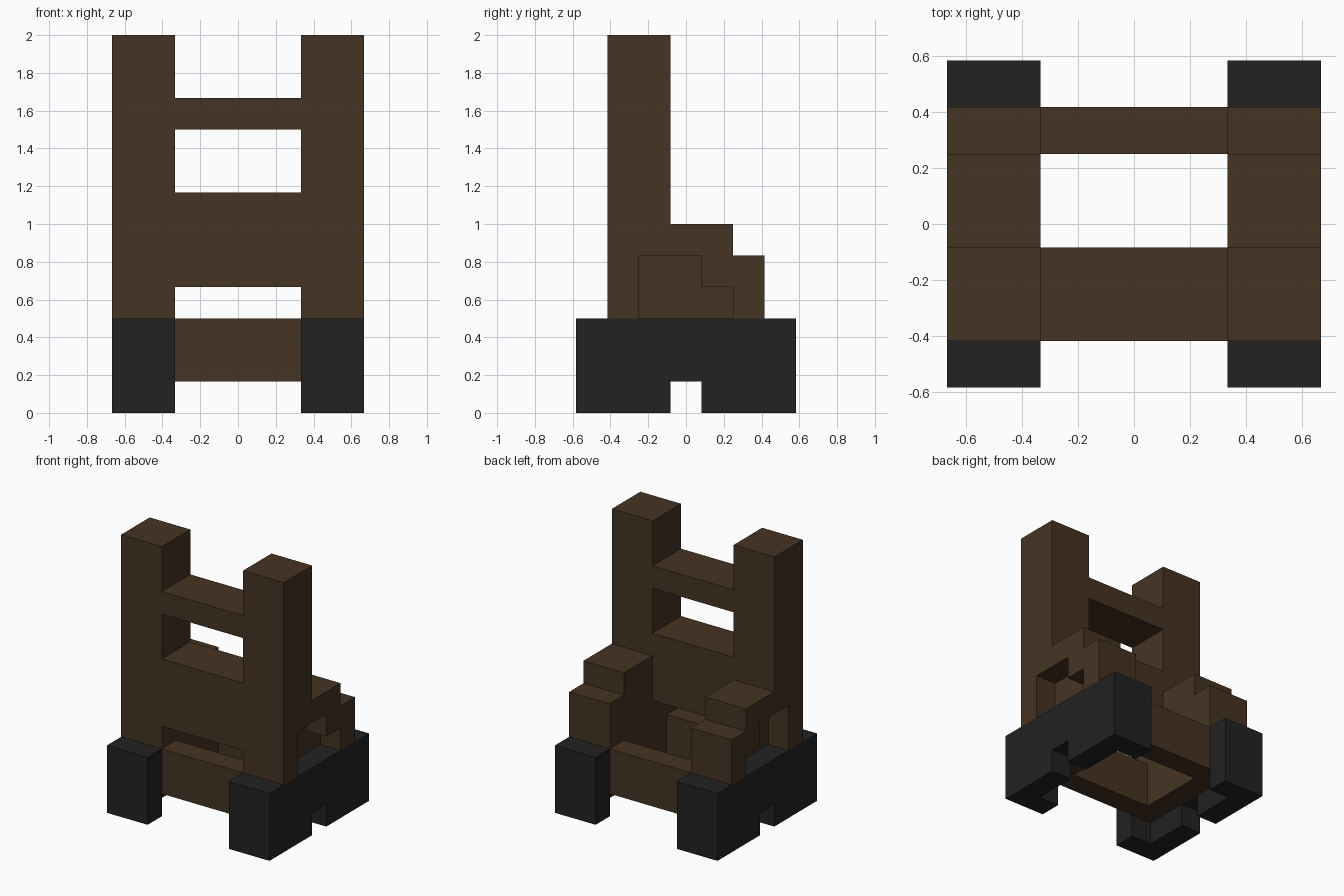
import bpy
import bmesh
from mathutils import Vector

if "Cube" in bpy.data.objects:
    bpy.data.objects.remove(bpy.data.objects["Cube"], do_unlink=True)

U = 1 / 6  # one block of the design grid


def material(name, colour):
    mat = bpy.data.materials.new(name)
    mat.use_nodes = True
    mat.diffuse_color = colour
    mat.node_tree.nodes["Principled BSDF"].inputs["Base Color"].default_value = colour
    return mat


WOOD = material("dark_brown_wood", (0.06, 0.034, 0.017, 1))
BLACK = material("black_base", (0.016, 0.016, 0.016, 1))


def prism(name, profile, x0, x1, mat, mirror=True):
    """Extrude a side (y, z) profile from x0 to x1, in blocks, mirrored across x."""
    bm = bmesh.new()
    face = bm.faces.new([bm.verts.new((x0 * U, y * U, z * U)) for y, z in profile])
    ext = bmesh.ops.extrude_face_region(bm, geom=[face])
    verts = [g for g in ext["geom"] if isinstance(g, bmesh.types.BMVert)]
    bmesh.ops.translate(bm, vec=Vector(((x1 - x0) * U, 0, 0)), verts=verts)
    bmesh.ops.recalc_face_normals(bm, faces=bm.faces)
    mesh = bpy.data.meshes.new(name)
    bm.to_mesh(mesh)
    bm.free()
    mesh.materials.append(mat)
    obj = bpy.data.objects.new(name, mesh)
    bpy.context.collection.objects.link(obj)
    if mirror:
        obj.modifiers.new("Mirror", "MIRROR").use_mirror_merge = False
    return obj


def rect(y0, y1, z0, z1):
    return [(y0, z0), (y0, z1), (y1, z1), (y1, z0)]


# Back posts joined to stepped arms; the outer layer has a stepped recess
outline = [(-2.5, 3), (-2.5, 12), (-0.5, 12), (-0.5, 6),
           (1.5, 6), (1.5, 5), (2.5, 5), (2.5, 3)]
recess = [(1.5, 3), (1.5, 4), (0.5, 4), (0.5, 5), (-1.5, 5), (-1.5, 3)]
prism("post_and_arm_inner", outline, 2, 3, WOOD)
prism("post_and_arm_outer", outline + recess, 3, 4, WOOD)

# Crosspieces between the posts
prism("top_crossbar", rect(-2.5, -0.5, 9, 10), -2, 2, WOOD, mirror=False)
prism("back_panel", rect(-2.5, -0.5, 4, 7), -2, 2, WOOD, mirror=False)

# Open rectangular wooden frame inside the base
prism("frame_side_rail", rect(-2.5, 2.5, 1, 3), 2, 3, WOOD)
prism("frame_front_beam", rect(-2.5, -1.5, 1, 3), -2, 2, WOOD, mirror=False)
prism("frame_back_beam", rect(1.5, 2.5, 1, 3), -2, 2, WOOD, mirror=False)

# Black side bases with a notch underneath and wider blocks at each end
notched = [(-3.5, 0), (-3.5, 3), (3.5, 3), (3.5, 0),
           (0.5, 0), (0.5, 1), (-0.5, 1), (-0.5, 0)]
prism("base_side", notched, 3, 4, BLACK)
prism("base_front_block", rect(-3.5, -2.5, 0, 3), 2, 3, BLACK)
prism("base_back_block", rect(2.5, 3.5, 0, 3), 2, 3, BLACK)
